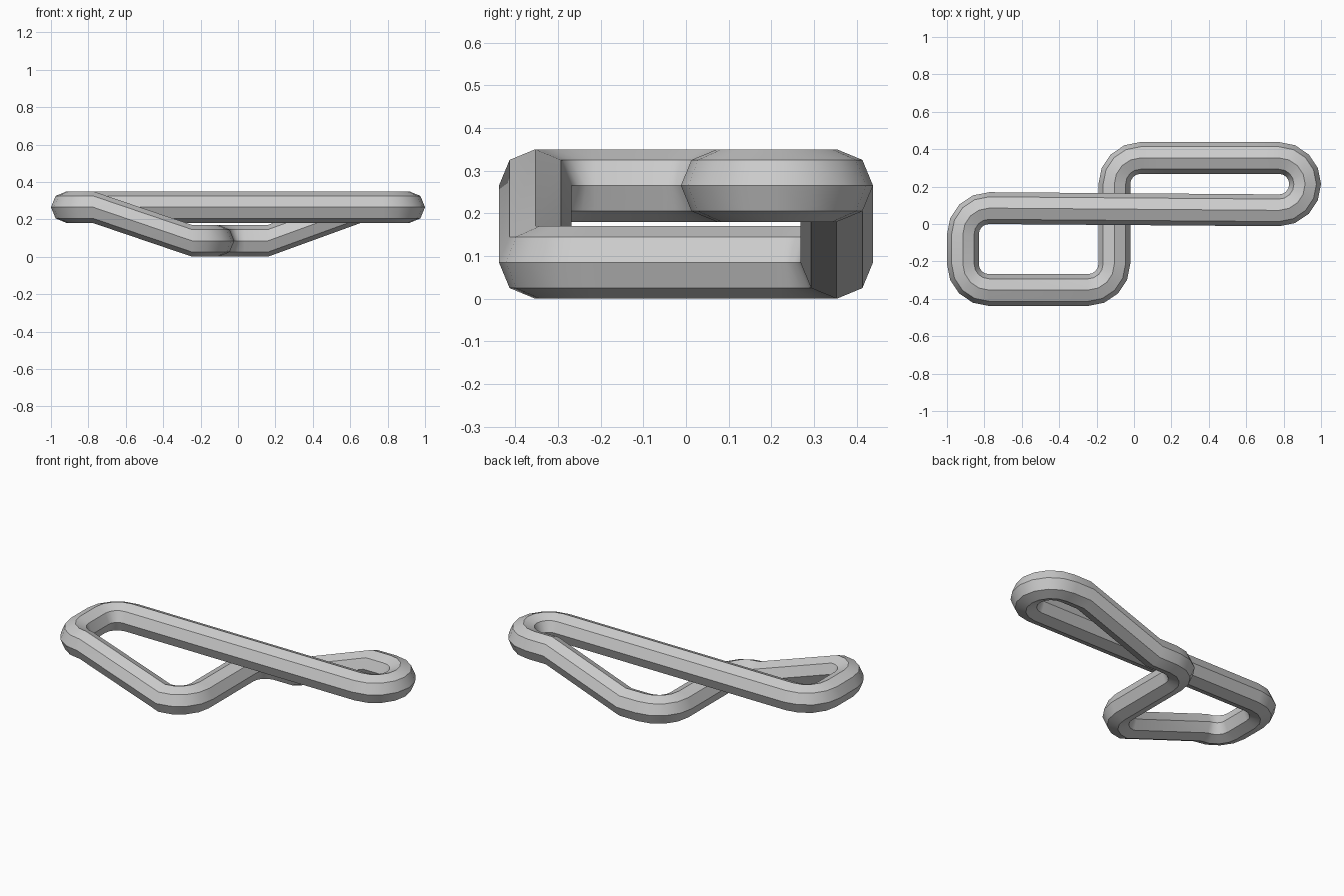
import bpy, bmesh
from math import cos, sin, pi, radians
from mathutils import Vector

if "Cube" in bpy.data.objects:
    bpy.data.objects.remove(bpy.data.objects["Cube"])

R = 0.085              # tube radius
SIDES = 8
LOW, HIGH = 0.085, 0.265


def arc(cx, cy, r, start, end, z):
    """Path points with tangent angle, one every 22.5 degrees."""
    steps = round(abs(end - start) / 22.5)
    turn = 90 if end > start else -90
    pts = []
    for i in range(steps + 1):
        a = start + (end - start) * i / steps
        t = radians(a)
        pts.append((cx + r * cos(t), cy + r * sin(t), z, radians(a + turn)))
    return pts


# Closed centre line: long upper bar, right loop, low crossing, left loop
path = arc(0.775, 0.213, 0.14, -90, 90, HIGH)
path += [(0.655, 0.353, HIGH, pi), (0.16, 0.353, LOW, pi)]
path += arc(0.035, 0.213, 0.14, 90, 180, LOW)
path += arc(-0.245, -0.213, 0.14, 0, -90, LOW)
path += arc(-0.775, -0.213, 0.14, -90, -180, HIGH)
path += arc(-0.775, -0.055, 0.14, 180, 90, HIGH)

# Sweep an upright octagon along the centre line
bm = bmesh.new()
rings = []
for x, y, z, heading in path:
    side = Vector((-sin(heading), cos(heading), 0))
    ring = []
    for k in range(SIDES):
        a = 2 * pi * k / SIDES
        ring.append(bm.verts.new(Vector((x, y, z)) + side * R * cos(a)
                                 + Vector((0, 0, R * sin(a)))))
    rings.append(ring)
for i, ring in enumerate(rings):
    nxt = rings[(i + 1) % len(rings)]
    for k in range(SIDES):
        j = (k + 1) % SIDES
        bm.faces.new((ring[k], ring[j], nxt[j], nxt[k]))
bmesh.ops.recalc_face_normals(bm, faces=bm.faces[:])

mesh = bpy.data.meshes.new("bent_double_loop")
bm.to_mesh(mesh)
bm.free()
loop = bpy.data.objects.new("bent_double_loop", mesh)
bpy.context.collection.objects.link(loop)
bpy.context.view_layer.objects.active = loop
loop.select_set(True)
bpy.ops.object.shade_smooth_by_angle(angle=radians(30))
